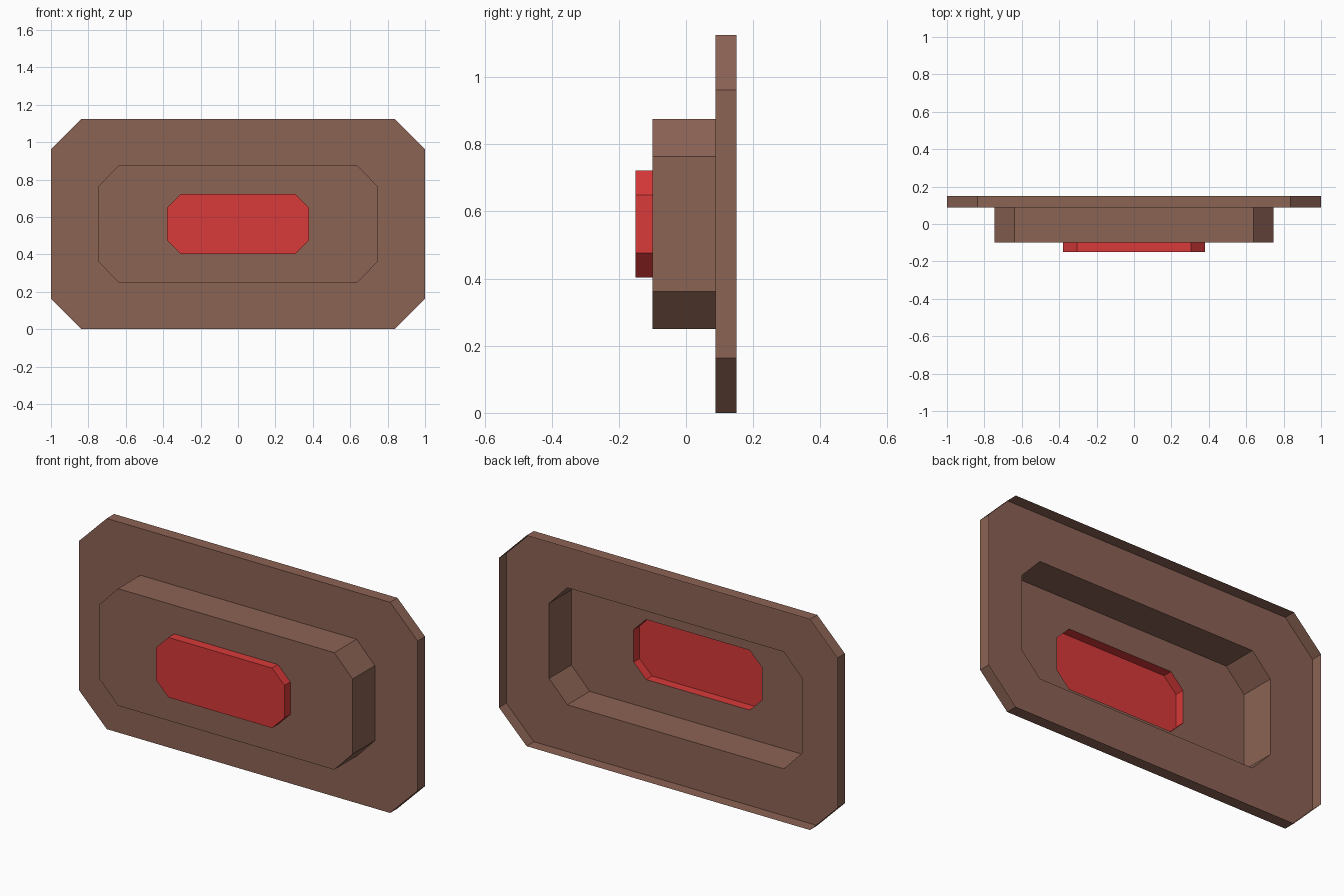
import bpy
import bmesh

if "Cube" in bpy.data.objects:
    bpy.data.objects.remove(bpy.data.objects["Cube"])

MID_Z = 0.5625


def material(name, rgb):
    m = bpy.data.materials.new(name)
    m.diffuse_color = (*rgb, 1.0)
    m.use_nodes = True
    m.node_tree.nodes["Principled BSDF"].inputs["Base Color"].default_value = m.diffuse_color
    return m


brown = material("warm_brown", (0.262, 0.125, 0.090))
red = material("signal_red", (0.69, 0.041, 0.041))


def octagon(half_w, half_h, cut_x, cut_z):
    """Rectangle outline in x/z with its four corners cut off."""
    a, b = half_w - cut_x, half_h - cut_z
    quarter = [(half_w, b), (a, half_h)]
    top = quarter + [(-x, z) for x, z in reversed(quarter)]
    return top + [(-x, -z) for x, z in top]


def tier(name, outline, y_back, y_front, mat, opening=None):
    """Thin open-backed tray: side walls plus a front, which may have an opening."""
    bm = bmesh.new()

    def ring(points, y):
        return [bm.verts.new((x, y, MID_Z + z)) for x, z in points]

    def bridge(r1, r2):
        n = len(r1)
        for i in range(n):
            j = (i + 1) % n
            bm.faces.new((r1[i], r1[j], r2[j], r2[i]))

    back, front = ring(outline, y_back), ring(outline, y_front)
    bridge(back, front)
    if opening:
        bridge(front, ring(opening, y_front))
    else:
        bm.faces.new(front)
    bm.normal_update()
    # front faces look towards -y, walls look outwards
    for f in bm.faces:
        c = f.calc_center_median()
        if abs(f.normal.y) > 0.5:
            flip = f.normal.y > 0
        else:
            flip = f.normal.x * c.x + f.normal.z * (c.z - MID_Z) < 0
        if flip:
            f.normal_flip()
    mesh = bpy.data.meshes.new(name)
    bm.to_mesh(mesh)
    bm.free()
    mesh.materials.append(mat)
    obj = bpy.data.objects.new(name, mesh)
    bpy.context.collection.objects.link(obj)
    return obj


plate = octagon(1.0, 0.5625, 0.163, 0.163)
step = octagon(0.747, 0.3125, 0.108, 0.112)
button = octagon(0.379, 0.16, 0.073, 0.073)

# Three stacked hollow tiers, all open towards the back
tier("base_plate", plate, 0.15, 0.088, brown, step)
tier("raised_step", step, 0.088, -0.10, brown, button)
tier("red_button", button, -0.10, -0.15, red)
